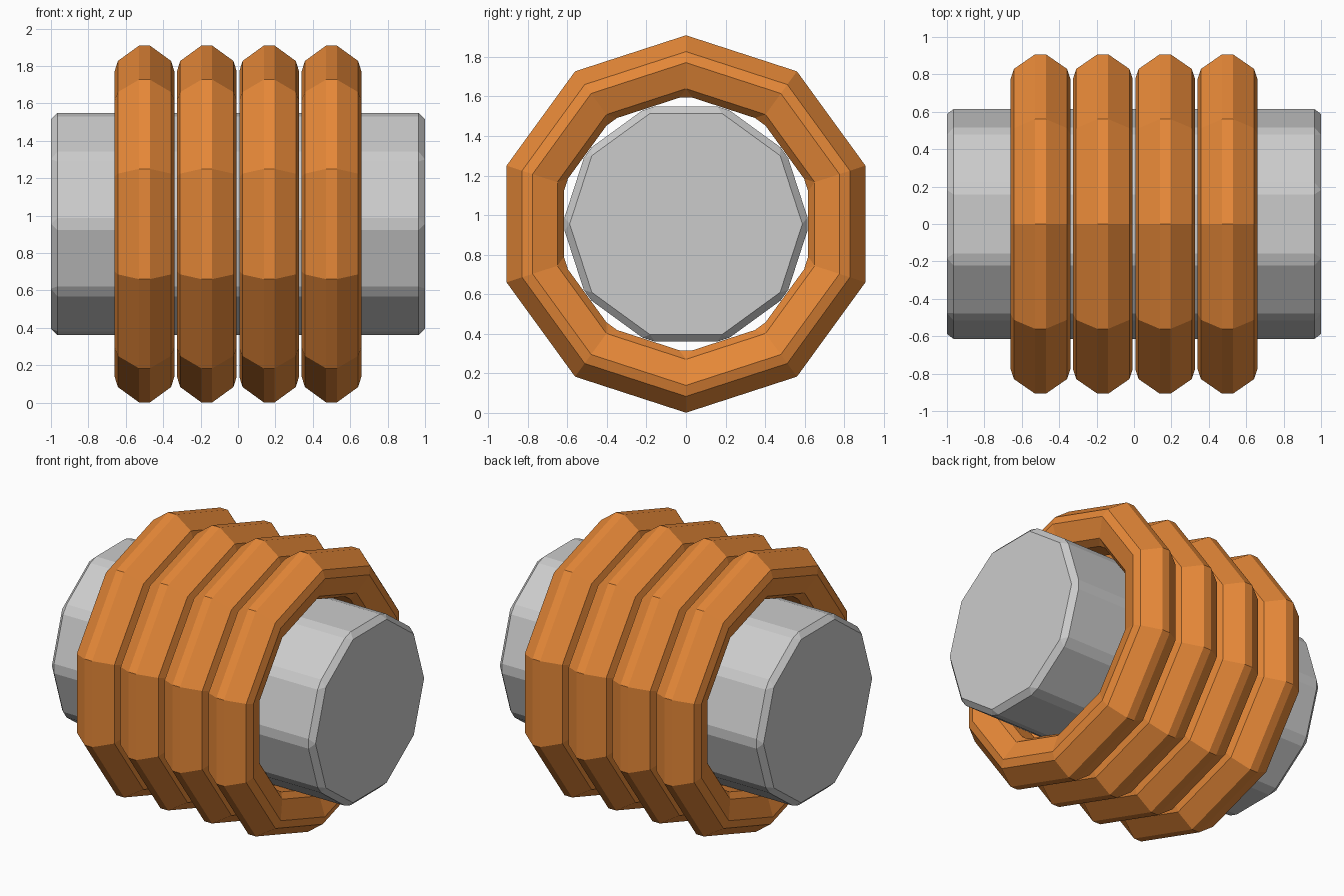
import bpy
from math import radians

if "Cube" in bpy.data.objects:
    bpy.data.objects.remove(bpy.data.objects["Cube"])

AXIS_Z = 0.955
TURN = (0, radians(90), 0)   # lay the part along x


def chamfer(obj):
    m = obj.modifiers.new("chamfer", 'BEVEL')
    m.width = 0.035
    m.segments = 1
    m.limit_method = 'ANGLE'
    m.angle_limit = radians(30)


orange = bpy.data.materials.new("orange")
orange.diffuse_color = (0.8, 0.25, 0.04, 1)
orange.use_nodes = True
orange.node_tree.nodes["Principled BSDF"].inputs["Base Color"].default_value = orange.diffuse_color

# Ten-sided core bar
bpy.ops.mesh.primitive_cylinder_add(vertices=10, radius=0.625, depth=2,
                                    location=(0, 0, AXIS_Z), rotation=TURN)
core = bpy.context.object
core.name = "core_bar"
chamfer(core)

# Four rings with a five-sided section
for i in range(4):
    bpy.ops.mesh.primitive_torus_add(major_segments=10, minor_segments=5,
                                     major_radius=0.795, minor_radius=0.18,
                                     location=(-0.5 + i / 3, 0, AXIS_Z), rotation=TURN)
    ring = bpy.context.object
    ring.name = f"ring_{i + 1}"
    ring.data.materials.append(orange)
    ring.data.shade_flat()
    chamfer(ring)
